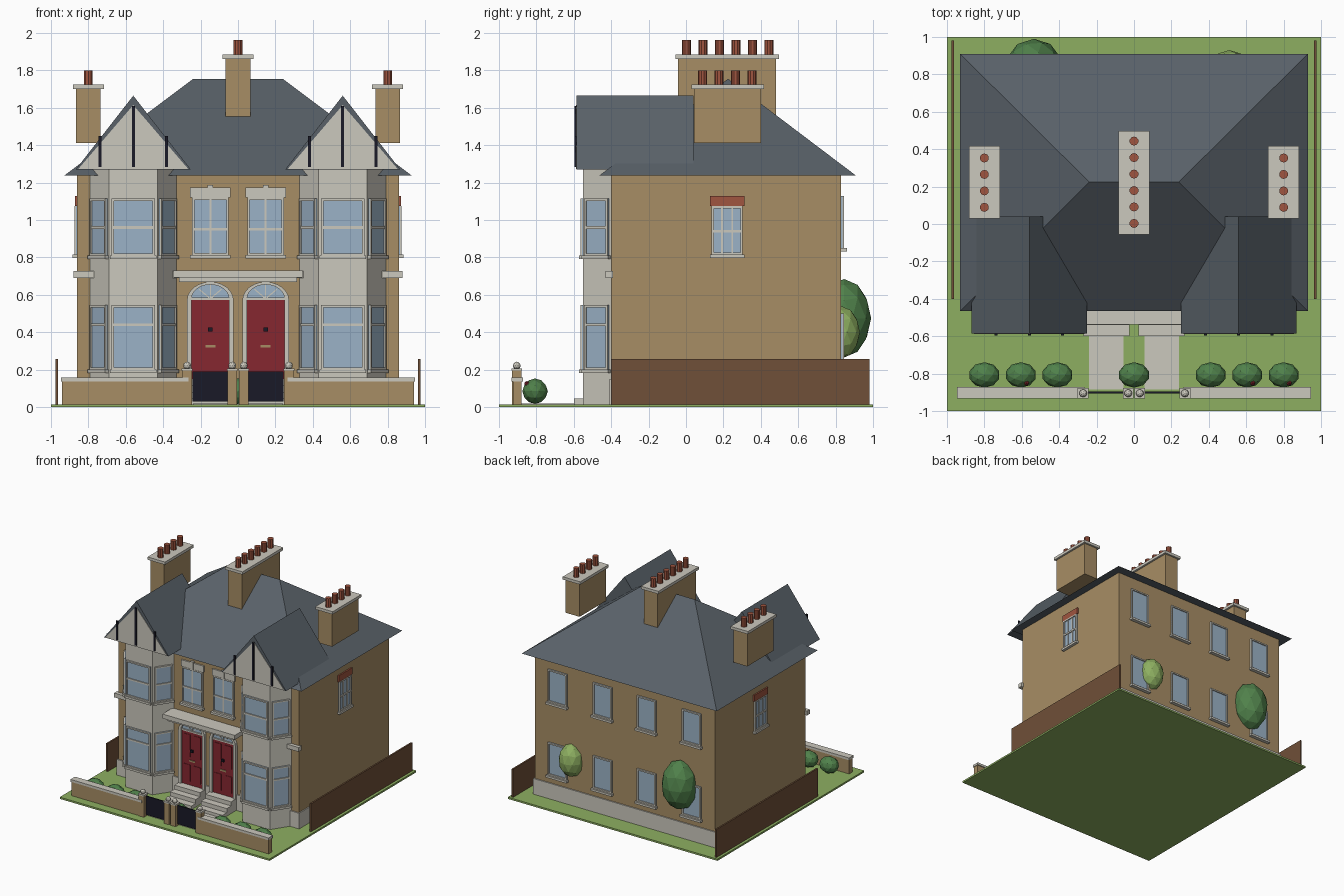
import bpy, bmesh, math
from mathutils import Matrix, Vector

old = bpy.data.objects.get("Cube")
if old:
    bpy.data.objects.remove(old, do_unlink=True)


def material(name, *rgb):
    mat = bpy.data.materials.new(name)
    mat.use_nodes = True
    color = (*rgb, 1)
    mat.diffuse_color = color
    mat.node_tree.nodes["Principled BSDF"].inputs["Base Color"].default_value = color
    return mat


brick = material("tan_brick", .39, .27, .13)
stone = material("cream_stone", .6, .58, .51)
slate = material("grey_slate", .1, .12, .14)
red = material("door_red", .24, .02, .03)
black = material("black_paint", .01, .01, .02)
glass = material("window_glass", .33, .45, .57)
lawn = material("lawn_green", .27, .43, .12)
wood = material("fence_brown", .16, .08, .04)
clay = material("terracotta", .35, .09, .05)
leaf = material("leaf_green", .08, .22, .07)


def finish(name, bm, mats, matrix=None):
    bmesh.ops.recalc_face_normals(bm, faces=bm.faces)
    if matrix:
        bm.transform(matrix)
    mesh = bpy.data.meshes.new(name)
    bm.to_mesh(mesh)
    bm.free()
    for mat in mats:
        mesh.materials.append(mat)
    obj = bpy.data.objects.new(name, mesh)
    bpy.context.collection.objects.link(obj)
    return obj


def add_box(bm, x0, x1, y0, y1, z0, z1, slot=0, turn=None):
    size = Matrix.Diagonal((x1 - x0, y1 - y0, z1 - z0, 1))
    place = Matrix.Translation(((x0 + x1) / 2, (y0 + y1) / 2, (z0 + z1) / 2))
    matrix = (turn or Matrix()) @ place @ size
    verts = bmesh.ops.create_cube(bm, size=1, matrix=matrix)["verts"]
    for face in {f for v in verts for f in v.link_faces}:
        face.material_index = slot


def box(name, mat, *bounds):
    bm = bmesh.new()
    add_box(bm, *bounds)
    return finish(name, bm, [mat])


def hull(name, mat, points):
    bm = bmesh.new()
    bmesh.ops.convex_hull(bm, input=[bm.verts.new(p) for p in points])
    return finish(name, bm, [mat])


def ball(name, mat, center, radii, detail=2):
    bm = bmesh.new()
    matrix = Matrix.Translation(center) @ Matrix.Diagonal((*radii, 1))
    bmesh.ops.create_icosphere(bm, subdivisions=detail, radius=1, matrix=matrix)
    return finish(name, bm, [mat])


# Window in local space: x along the wall, -y outward
def window(name, x, y, angle, w, z0, z1, cols=1, transom=None, sill=.03, lintel=None):
    bm = bmesh.new()
    h, t = w / 2, .012
    add_box(bm, -h, h, -.006, .004, z0, z1, 1)
    for a, b in ((-h, -h + t), (h - t, h)):
        add_box(bm, a, b, -.015, 0, z0, z1)
    for a, b in ((z0, z0 + t), (z1 - t, z1)):
        add_box(bm, -h, h, -.015, 0, a, b)
    for i in range(1, cols):
        c = -h + w * i / cols
        add_box(bm, c - .005, c + .005, -.012, 0, z0, z1)
    if transom:
        add_box(bm, -h, h, -.014, 0, transom - .007, transom + .007)
    add_box(bm, -h - .01, h + .01, -sill, 0, z0 - .018, z0)
    if lintel:
        add_box(bm, -h - .01, h + .01, -.012, 0, z1, z1 + .055, 2)
    place = Matrix.Translation((x, y, 0)) @ Matrix.Rotation(angle, 4, "Z")
    finish(name, bm, [stone, glass, lintel or stone], place)


# Ground, house body and main roof
box("lawn", lawn, -1, 1, -1, 1, 0, .015)
box("house_walls", brick, -.86, .86, -.4, .83, .01, 1.24)
box("plinth", stone, -.87, .87, -.41, .84, .01, .15)
box("string_course", stone, -.88, .88, -.43, -.39, .69, .727)
eaves = [(x, y, 1.237) for x in (-.93, .93) for y in (-.465, .91)]
hull("main_roof", slate, eaves + [(-.24, .225, 1.755), (.24, .225, 1.755)])

# Back windows
for x in (-.64, -.21, .21, .64):
    for z in (.22, .85):
        window("back_window", x, .83, math.pi, .18, z, z + .28, 1)

for s in (-1, 1):
    side = "left" if s > 0 else "right"
    cx = s * .56

    # Two-storey canted bay
    plan = [(cx - .23, -.4), (cx - .13, -.55), (cx + .13, -.55), (cx + .23, -.4)]
    hull(side + "_bay", stone, [(x, y, z) for x, y in plan for z in (.01, 1.275)])
    for a, b in zip(plan, plan[1:]):
        a, b = Vector(a), Vector(b)
        mid, d = (a + b) / 2, b - a
        for z0, z1, bar in ((.2, .545, .44), (.81, 1.115, .96)):
            window(side + "_bay_window", mid.x, mid.y, math.atan2(d.y, d.x),
                   d.length - .03, z0, z1, 1, bar, .022)

    # Gable roof with timbered front
    hull(side + "_gable_roof", slate, [(cx + dx, y, z) for y in (-.585, .04)
                                       for dx, z in ((-.308, 1.27), (.308, 1.27), (0, 1.665))])
    hull(side + "_gable_front", stone, [(cx + dx, y, z) for y in (-.589, -.58)
                                        for dx, z in ((-.295, 1.272), (.295, 1.272), (0, 1.615))])
    for dx, top in ((-.178, 1.45), (0, 1.61), (.178, 1.45)):
        box(side + "_gable_timber", black, cx + dx - .008, cx + dx + .008, -.597, -.585, 1.285, top)

    # Side window, fence and front garden wall
    window(side + "_side_window", s * .86, .22, s * math.pi / 2, .165, .815, 1.075, 3, .94, .025, clay)
    x0, x1 = sorted((s * .963, s * .977))
    box(side + "_fence", wood, x0, x1, -.4, .98, .01, .257)
    x0, x1 = sorted((s * .27, s * .94))
    box(side + "_garden_wall", brick, x0, x1, -.925, -.88, .01, .137)
    box(side + "_wall_coping", stone, x0 - .005, x1 + .005, -.933, -.872, .137, .157)

    # Path, steps and gate
    px = s * .148
    box(side + "_path", stone, px - .092, px + .092, -.885, -.55, .01, .02)
    for i in range(3):
        box(side + "_step", stone, px - .123, px + .123, -.6 + i * .06, -.39, .01, .045 + i * .035)
    box(side + "_gate", black, px - .095, px + .095, -.905, -.895, .03, .19)

    # Gate pillars with stone balls
    for x in (s * .031, s * .272):
        box(side + "_gate_pillar", brick, x - .025, x + .025, -.93, -.88, .01, .195)
        box(side + "_pillar_cap", stone, x - .029, x + .029, -.934, -.876, .195, .207)
        ball(side + "_pillar_ball", stone, (x, -.905, .222), (.021, .021, .021))

    # Door with panels, knob and letter slot
    bm = bmesh.new()
    add_box(bm, -.1, .1, -.41, -.39, .115, .58)
    for x in (-.05, .05):
        for z0, z1 in ((.15, .29), (.36, .55)):
            add_box(bm, x - .032, x + .032, -.414, -.4, z0, z1)
    add_box(bm, -.012, .012, -.425, -.4, .405, .425, 1)
    add_box(bm, -.027, .027, -.416, -.4, .319, .333, 2)
    finish(side + "_door", bm, [red, black, brick], Matrix.Translation((px, 0, 0)))

    # Arched surround and fanlight with radiating bars
    arc = [math.pi * i / 12 for i in range(13)]
    inner = [(.1 * math.cos(a), .58 + .075 * math.sin(a)) for a in arc]
    outer = [(.125 * math.cos(a), .57 + .1 * math.sin(a)) for a in arc]
    inner = [(.1, .115)] + inner + [(-.1, .115)]
    outer = [(.125, .115)] + outer + [(-.125, .115)]
    bm = bmesh.new()
    ring = [[bm.verts.new((x, -.425, z)) for x, z in line] for line in (inner, outer)]
    faces = [bm.faces.new((ring[0][i], ring[0][i + 1], ring[1][i + 1], ring[1][i]))
             for i in range(len(inner) - 1)]
    out = bmesh.ops.extrude_face_region(bm, geom=faces)["geom"]
    bmesh.ops.translate(bm, vec=(0, .03, 0), verts=[v for v in out if isinstance(v, bmesh.types.BMVert)])
    add_box(bm, -.1, .1, -.418, -.4, .574, .586)
    for a in (-50, 0, 50):
        turn = Matrix.Translation((0, 0, .58)) @ Matrix.Rotation(math.radians(a), 4, "Y")
        add_box(bm, -.003, .003, -.412, -.4, 0, .078, 0, turn)
    finish(side + "_door_surround", bm, [stone], Matrix.Translation((px, 0, 0)))
    hull(side + "_fanlight", glass, [(px + x, y, z) for x, z in inner[1:-1] for y in (-.407, -.39)])

    # Window above the door with keystone
    window(side + "_landing_window", px, -.4, 0, .195, .812, 1.12, 2, .95, .035, stone)
    box(side + "_keystone", stone, px - .014, px + .014, -.42, -.39, 1.12, 1.188)

# Porch canopy
box("canopy_base", stone, -.315, .315, -.51, -.39, .668, .692)
box("canopy_top", stone, -.345, .345, -.537, -.39, .692, .73)


# Chimney stack, cap and row of pots
def chimney(name, x, y0, y1, z0, z1, pots):
    box(name + "_stack", brick, x - .066, x + .066, y0, y1, z0, z1)
    box(name + "_cap", stone, x - .083, x + .083, y0 - .014, y1 + .016, z1, z1 + .024)
    for i in range(pots):
        bm = bmesh.new()
        bmesh.ops.create_cone(bm, cap_ends=True, segments=10, radius1=.024, radius2=.024, depth=.08,
                              matrix=Matrix.Translation((x, y0 + .046 + i * .088, z1 + .061)))
        finish(name + "_pot", bm, [clay])


chimney("middle_chimney", 0, -.043, .48, 1.5, 1.862, 6)
chimney("left_chimney", .8, .043, .402, 1.412, 1.7, 4)
chimney("right_chimney", -.8, .043, .402, 1.412, 1.7, 4)

# Planting
for x in (-.8, -.605, -.41, 0, .41, .605, .8):
    ball("hedge_bush", leaf, (x, -.807, .085), (.083, .068, .068))
for x in (-.575, .635, .83):
    ball("flower", red, (x, -.85, .125), (.015, .015, .015), 1)
ball("large_shrub", leaf, (-.535, .845, .475), (.15, .145, .21))
ball("small_shrub", lawn, (.51, .83, .4), (.105, .1, .14))
